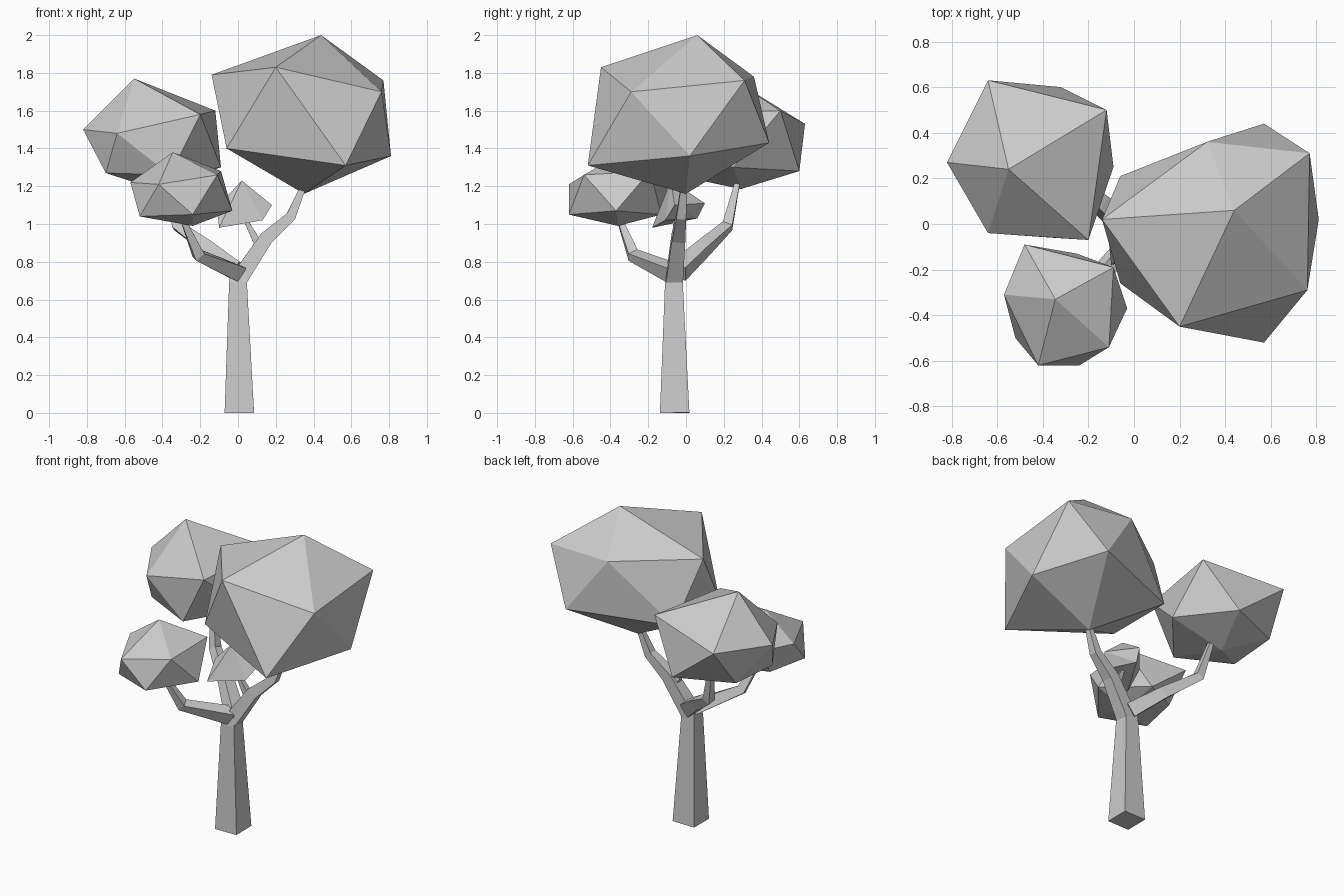
import bpy, bmesh
from mathutils import Vector


def finish(name, bm):
    bmesh.ops.recalc_face_normals(bm, faces=bm.faces)
    mesh = bpy.data.meshes.new(name)
    bm.to_mesh(mesh)
    bm.free()
    bpy.context.collection.objects.link(bpy.data.objects.new(name, mesh))


def leaf_clump(name, top, bottom, upper, lower=()):
    """Faceted clump: a crown point, rings of points around it, and a base point."""
    bm = bmesh.new()
    for p in (top, *upper, *lower, bottom):
        bm.verts.new(p)
    bmesh.ops.convex_hull(bm, input=bm.verts)
    finish(name, bm)


def limb(name, path):
    """Four-sided tapering tube along (x, y, z, half_width) stations."""
    bm = bmesh.new()
    pts = [Vector(p[:3]) for p in path]
    rings = []
    for i, p in enumerate(pts):
        t = Vector((0, 0, 0))
        if i > 0:
            t += (p - pts[i - 1]).normalized()
        if i < len(pts) - 1:
            t += (pts[i + 1] - p).normalized()
        t.normalize()
        u = Vector((0, 1, 0)).cross(t).normalized()
        v = t.cross(u)
        w = path[i][3]
        rings.append([bm.verts.new(p + (u * a + v * b) * w)
                      for a, b in ((-1, -1), (1, -1), (1, 1), (-1, 1))])
    for r, s in zip(rings, rings[1:]):
        for k in range(4):
            j = (k + 1) % 4
            bm.faces.new((r[k], r[j], s[j], s[k]))
    bm.faces.new(rings[0])
    bm.faces.new(rings[-1])
    finish(name, bm)


# Trunk and the limbs that fork from it
limb("trunk", [(0.007, -0.06, 0, 0.078), (0, -0.064, 0.69, 0.047),
               (0.0, -0.06, 0.78, 0.036)])
limb("right_branch", [(0.0, -0.062, 0.70, 0.045), (0.15, -0.04, 0.925, 0.036),
                      (0.28, -0.025, 1.04, 0.026), (0.355, -0.01, 1.22, 0.014)])
limb("back_left_branch", [(0.0, -0.04, 0.75, 0.045), (-0.15, 0.09, 0.87, 0.036),
                          (-0.32, 0.22, 0.99, 0.027), (-0.37, 0.27, 1.21, 0.014)])
limb("front_left_branch", [(0.0, -0.07, 0.74, 0.042), (-0.21, -0.28, 0.835, 0.028),
                           (-0.29, -0.35, 1.02, 0.014)])
limb("twig", [(0.11, -0.045, 0.89, 0.022), (0.04, -0.06, 1.02, 0.010)])

# Leaf clumps
leaf_clump("large_leaf_clump", (0.44, 0.06, 2.0), (0.35, 0.0, 1.16),
           [(-0.14, 0.02, 1.79), (0.20, -0.45, 1.83), (0.76, -0.29, 1.70),
            (0.77, 0.31, 1.76), (0.32, 0.36, 1.78)],
           [(-0.06, -0.26, 1.40), (0.57, -0.52, 1.31), (0.81, 0.02, 1.36),
            (0.57, 0.44, 1.43), (-0.06, 0.21, 1.40)])
leaf_clump("back_leaf_clump", (-0.55, 0.24, 1.77), (-0.44, 0.29, 1.185),
           [(-0.82, 0.27, 1.50), (-0.64, -0.04, 1.48), (-0.20, -0.07, 1.58),
            (-0.12, 0.50, 1.60), (-0.64, 0.63, 1.53)],
           [(-0.70, 0.10, 1.27), (-0.36, -0.06, 1.26), (-0.09, 0.25, 1.30),
            (-0.32, 0.60, 1.28), (-0.68, 0.45, 1.28)])
leaf_clump("front_leaf_clump", (-0.345, -0.33, 1.38), (-0.24, -0.36, 0.99),
           [(-0.57, -0.31, 1.22), (-0.42, -0.62, 1.21), (-0.11, -0.54, 1.26),
            (-0.09, -0.19, 1.28), (-0.48, -0.09, 1.23)],
           [(-0.52, -0.50, 1.04), (-0.24, -0.62, 1.05), (-0.03, -0.37, 1.07),
            (-0.25, -0.13, 1.05), (-0.46, -0.22, 1.04)])
leaf_clump("small_leaf_clump", (0.02, -0.08, 1.23), (-0.10, -0.18, 0.98),
           [(0.18, -0.06, 1.10), (0.13, -0.11, 1.02), (0.04, 0.10, 1.11),
            (0.03, 0.06, 1.03), (-0.11, -0.08, 1.09)])
